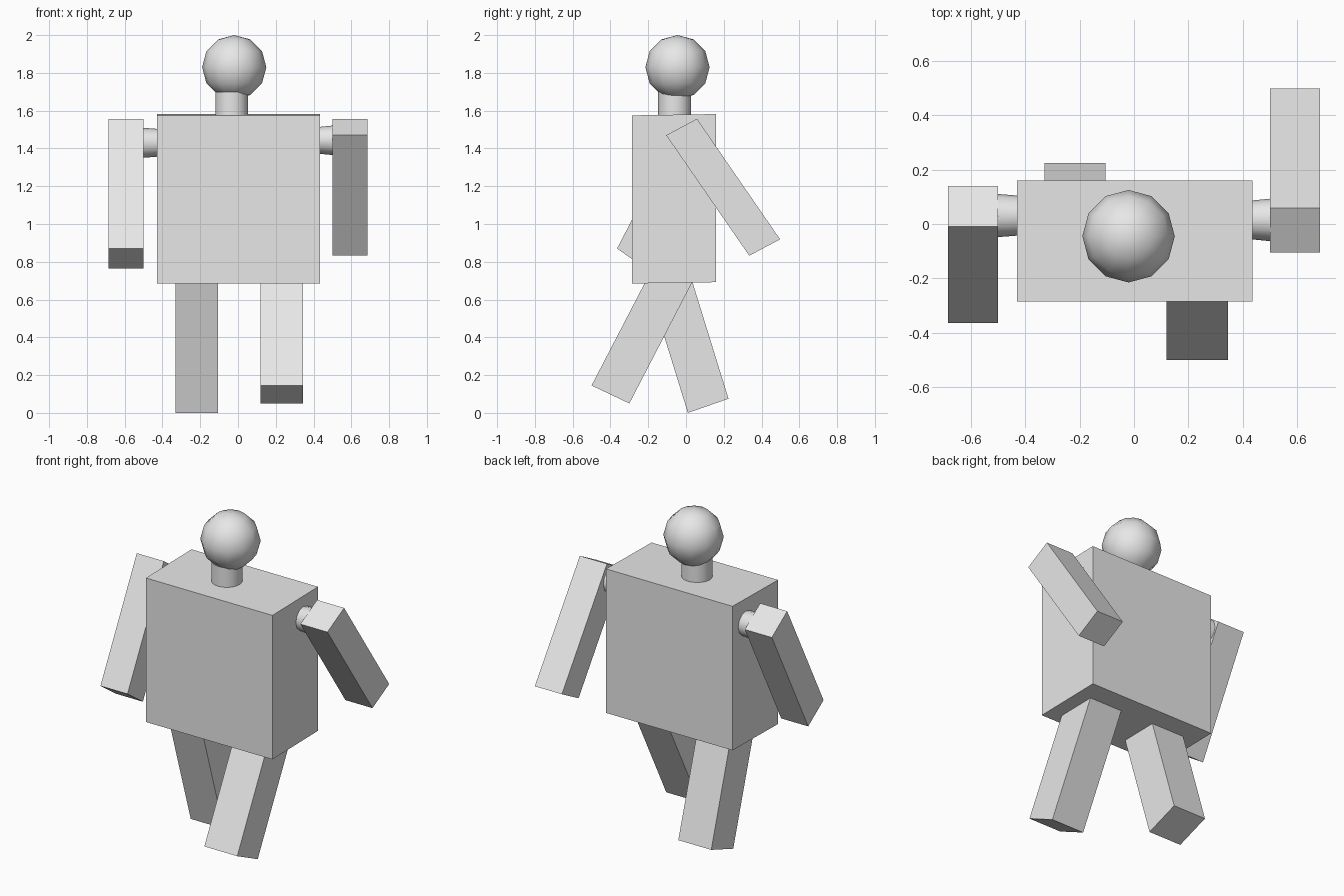
import bpy
import bmesh
import math
from mathutils import Matrix, Vector

cube = bpy.data.objects.get("Cube")
if cube:
    bpy.data.objects.remove(cube, do_unlink=True)

grey = bpy.data.materials.new("plain_grey")
grey.use_nodes = True
grey.diffuse_color = (0.8, 0.8, 0.8, 1)
grey.node_tree.nodes["Principled BSDF"].inputs["Base Color"].default_value = (0.8, 0.8, 0.8, 1)


def finish(name, bm, smooth=False):
    bmesh.ops.recalc_face_normals(bm, faces=bm.faces)
    mesh = bpy.data.meshes.new(name)
    bm.to_mesh(mesh)
    bm.free()
    mesh.materials.append(grey)
    obj = bpy.data.objects.new(name, mesh)
    bpy.context.collection.objects.link(obj)
    if smooth:
        bpy.ops.object.select_all(action='DESELECT')
        obj.select_set(True)
        bpy.context.view_layer.objects.active = obj
        bpy.ops.object.shade_smooth_by_angle(angle=math.radians(40))
    return obj


def block(name, x0, x1, corner, along, across):
    """Slanted block: a side parallelogram in (y, z), extruded along x."""
    c, a, b = Vector(corner), Vector(along), Vector(across)
    bm = bmesh.new()
    face = bm.faces.new([bm.verts.new((x0, p.x, p.y)) for p in (c, c + a, c + a + b, c + b)])
    grown = bmesh.ops.extrude_face_region(bm, geom=[face])["geom"]
    verts = [g for g in grown if isinstance(g, bmesh.types.BMVert)]
    bmesh.ops.translate(bm, verts=verts, vec=(x1 - x0, 0, 0))
    return finish(name, bm)


def tube(name, sides, start, end, r1, r2):
    """Round stub between two points."""
    start, end = Vector(start), Vector(end)
    axis = end - start
    turn = axis.to_track_quat('Z', 'Y').to_matrix().to_4x4()
    bm = bmesh.new()
    bmesh.ops.create_cone(bm, cap_ends=True, segments=sides, radius1=r1, radius2=r2,
                          depth=axis.length,
                          matrix=Matrix.Translation((start + end) / 2) @ turn)
    return finish(name, bm, True)


# Torso, very slightly tipped
block("torso", -0.43, 0.435, (-0.285, 0.685), (0, 0.89), (0.445, 0.007))

# Arms, from the top front corner down to the hand
block("left_arm", 0.5, 0.685, (-0.105, 1.47), (0.44, -0.638), (0.163, 0.087))
block("right_arm", -0.685, -0.5, (-0.01, 1.555), (-0.355, -0.685), (0.15, -0.105))

# Legs, from the sole up into the torso
block("left_leg", 0.12, 0.345, (-0.5, 0.145), (0.34, 0.655), (0.2, -0.095))
block("right_leg", -0.33, -0.105, (0.01, 0), (-0.235, 0.76), (0.215, 0.075))

# Shoulder joints
tube("left_shoulder", 12, (0.42, 0.015, 1.443), (0.51, 0.015, 1.443), 0.07, 0.079)
tube("right_shoulder", 12, (-0.42, 0.031, 1.43), (-0.51, 0.031, 1.43), 0.073, 0.08)

# Neck
tube("neck", 24, (-0.033, -0.06, 1.56), (-0.033, -0.06, 1.7), 0.087, 0.087)

# Head
bm = bmesh.new()
bmesh.ops.create_uvsphere(bm, u_segments=12, v_segments=6, radius=0.17,
                          matrix=Matrix.Translation((-0.02, -0.045, 1.83)))
finish("head", bm, True)
